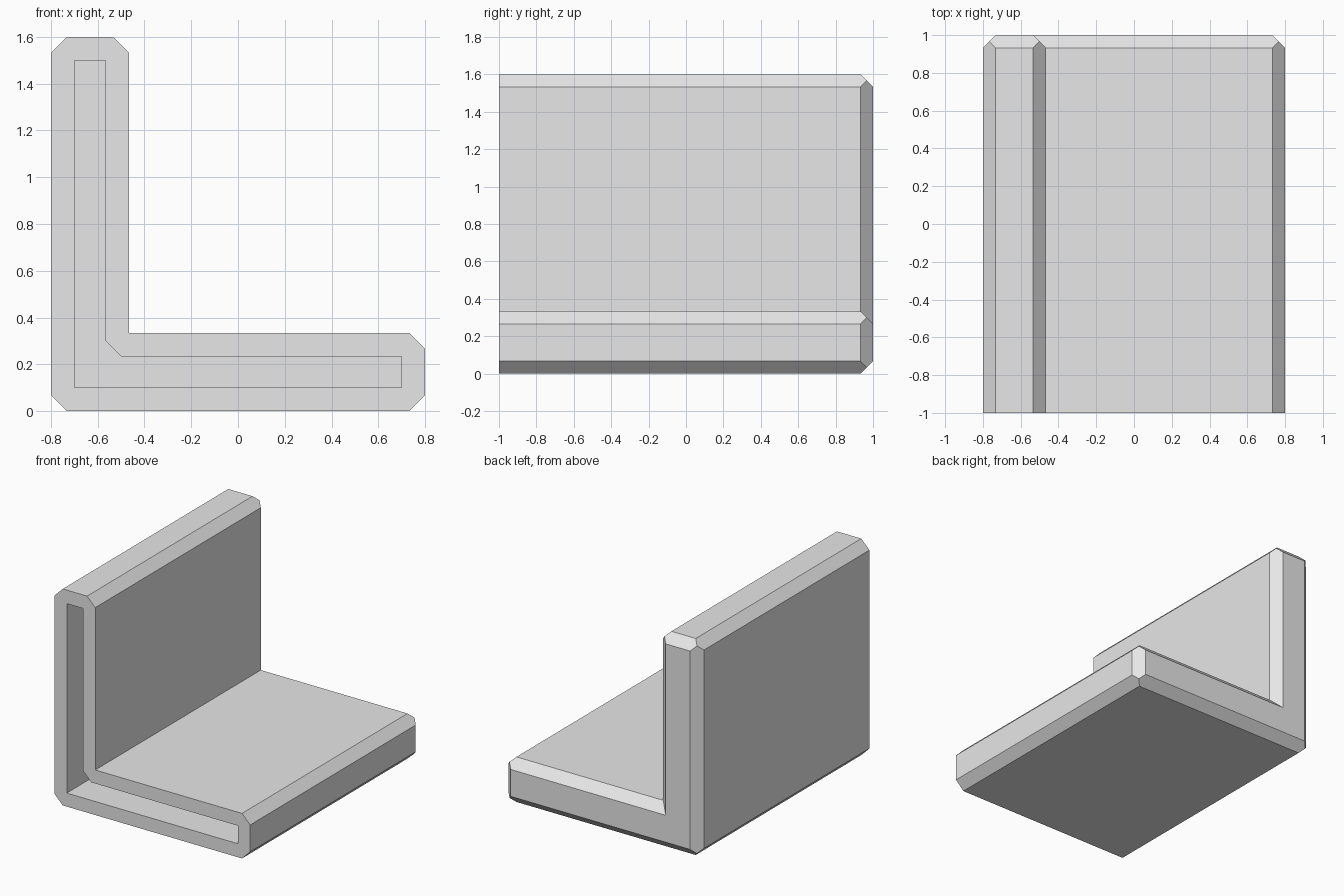
import bpy, bmesh
from mathutils import Vector

cube = bpy.data.objects.get("Cube")
if cube:
    bpy.data.objects.remove(cube, do_unlink=True)

HALF, HEIGHT, THICK = 0.8, 1.6, 0.333   # half width, height, arm thickness
CHAMFER, WALL = 0.067, 0.1

grey = bpy.data.materials.new("light grey")
grey.use_nodes = True
colour = (0.8, 0.8, 0.8, 1)
grey.diffuse_color = colour
grey.node_tree.nodes["Principled BSDF"].inputs["Base Color"].default_value = colour


def finish(bm, name):
    bmesh.ops.recalc_face_normals(bm, faces=bm.faces)
    mesh = bpy.data.meshes.new(name)
    bm.to_mesh(mesh)
    bm.free()
    mesh.materials.append(grey)
    obj = bpy.data.objects.new(name, mesh)
    bpy.context.collection.objects.link(obj)
    return obj


def chamfered_slab(name, low, high):
    """Box with every edge chamfered by a plane cut, except around the front."""
    bm = bmesh.new()
    bmesh.ops.create_cube(bm, size=1)
    for v in bm.verts:
        v.co = [high[i] if v.co[i] > 0 else low[i] for i in range(3)]
    for a, b in ((0, 1), (0, 2), (1, 2)):
        for sa in (-1, 1):
            for sb in (-1, 1):
                if (a == 1 and sa < 0) or (b == 1 and sb < 0):
                    continue
                normal, corner = Vector(), Vector()
                normal[a], normal[b] = sa, sb
                corner[a] = (high if sa > 0 else low)[a] - sa * CHAMFER
                corner[b] = (high if sb > 0 else low)[b]
                cut = bmesh.ops.bisect_plane(
                    bm, geom=bm.verts[:] + bm.edges[:] + bm.faces[:],
                    plane_co=corner, plane_no=normal, clear_outer=True)
                rim = [e for e in cut["geom_cut"] if isinstance(e, bmesh.types.BMEdge)]
                bmesh.ops.contextual_create(bm, geom=rim)
    return finish(bm, name)


def combine(target, tool, operation):
    mod = target.modifiers.new(operation.lower(), "BOOLEAN")
    mod.operation, mod.object, mod.solver = operation, tool, "EXACT"
    bpy.context.view_layer.objects.active = target
    bpy.ops.object.modifier_apply(modifier=mod.name)
    bpy.data.objects.remove(tool, do_unlink=True)


# Upright and foot joined into one L-shaped body
body = chamfered_slab("angle_bracket", (-HALF, -1, 0), (-HALF + THICK, 1, HEIGHT))
foot = chamfered_slab("foot", (-HALF, -1, 0), (HALF, 1, THICK))
combine(body, foot, "UNION")

# L-shaped slot sunk into the front, leaving a wall at the back
x0, x1, z0, z1 = -HALF + WALL, HALF - WALL, WALL, HEIGHT - WALL
slot = THICK - 2 * WALL
profile = [(x0, z0), (x1, z0), (x1, z0 + slot), (x0 + slot + CHAMFER, z0 + slot),
           (x0 + slot, z0 + slot + CHAMFER), (x0 + slot, z1), (x0, z1)]
bm = bmesh.new()
face = bm.faces.new([bm.verts.new((x, -1.2, z)) for x, z in profile])
moved = bmesh.ops.extrude_face_region(bm, geom=[face])["geom"]
bmesh.ops.translate(bm, vec=(0, 1.2 + 1 - WALL, 0),
                    verts=[v for v in moved if isinstance(v, bmesh.types.BMVert)])
combine(body, finish(bm, "slot_cutter"), "DIFFERENCE")

# Merge leftover coplanar pieces
bm = bmesh.new()
bm.from_mesh(body.data)
bmesh.ops.remove_doubles(bm, verts=bm.verts, dist=0.0005)
bmesh.ops.dissolve_limit(bm, angle_limit=0.01, verts=bm.verts, edges=bm.edges)
bm.to_mesh(body.data)
bm.free()
